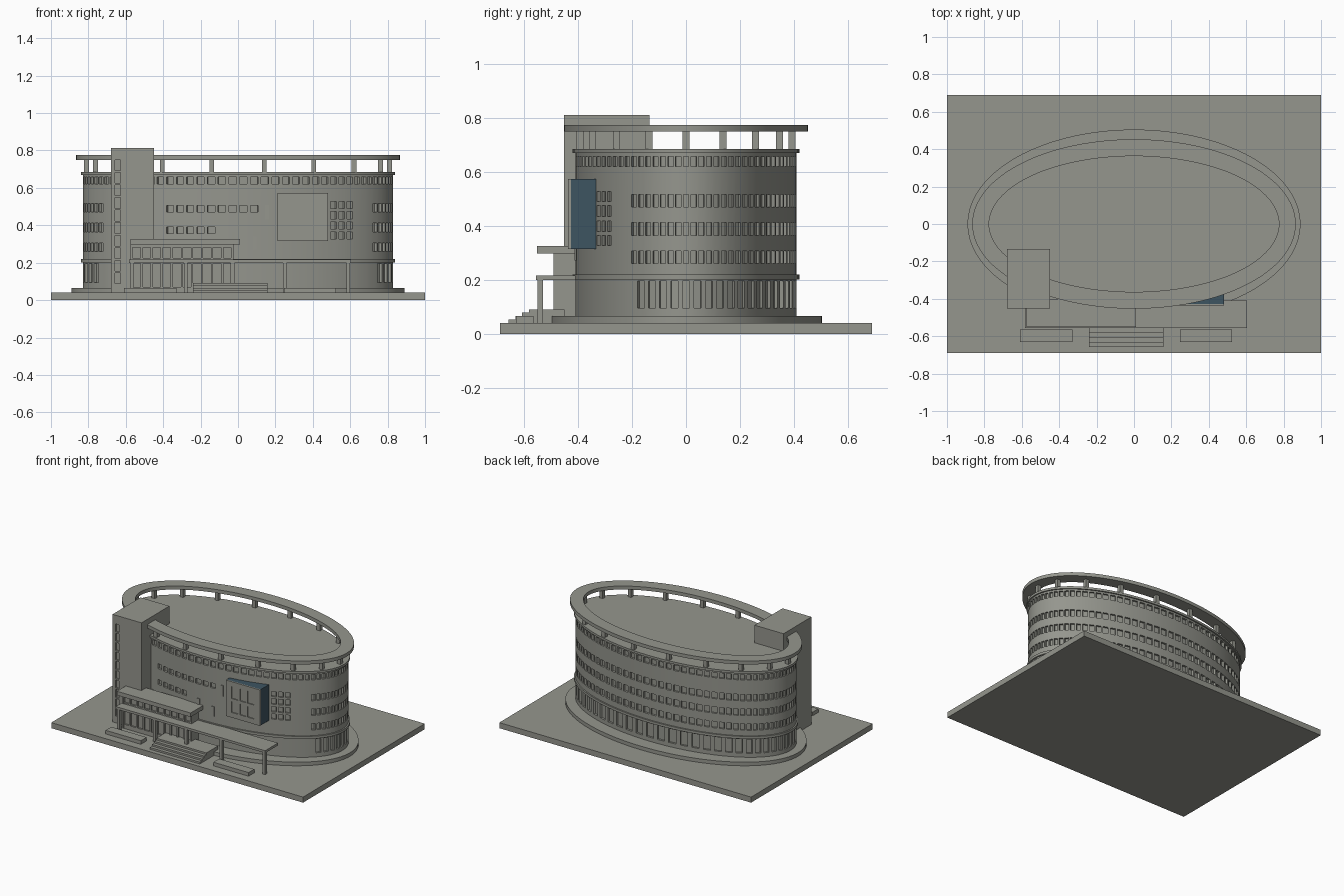
import bpy, bmesh, math

if "Cube" in bpy.data.objects:
    bpy.data.objects.remove(bpy.data.objects["Cube"])


def material(name, rgb):
    m = bpy.data.materials.new(name)
    m.diffuse_color = (*rgb, 1)
    m.use_nodes = True
    m.node_tree.nodes["Principled BSDF"].inputs["Base Color"].default_value = m.diffuse_color
    return m


STONE = material("warm_grey", (0.30, 0.305, 0.27))
BLUE = material("slate_blue", (0.048, 0.09, 0.12))


def finish(name, bm, mat=STONE, smooth=False):
    bmesh.ops.recalc_face_normals(bm, faces=bm.faces)
    me = bpy.data.meshes.new(name)
    bm.to_mesh(me)
    bm.free()
    me.materials.append(mat)
    if smooth:
        me.polygons.foreach_set("use_smooth", [True] * len(me.polygons))
        me.set_sharp_from_angle(angle=math.radians(30))
    ob = bpy.data.objects.new(name, me)
    bpy.context.collection.objects.link(ob)
    return ob


def add_box(bm, x, y, z):
    vs = bmesh.ops.create_cube(bm, size=1)["verts"]
    for v in vs:
        for i, (a, b) in enumerate((x, y, z)):
            v.co[i] = (a + b) / 2 + v.co[i] * (b - a)


def boxes(name, items, mat=STONE):
    bm = bmesh.new()
    for it in items:
        add_box(bm, *it)
    return finish(name, bm, mat)


def point(bm, rx, ry, deg, z):
    a = math.radians(deg)
    return bm.verts.new((rx * math.cos(a), ry * math.sin(a), z))


def ellipse_disc(name, rx, ry, z0, z1, n=120):
    bm = bmesh.new()
    lo, hi = ([point(bm, rx, ry, 360 * i / n, z) for i in range(n)] for z in (z0, z1))
    bm.faces.new(lo)
    bm.faces.new(hi)
    for i in range(n):
        j = (i + 1) % n
        bm.faces.new((lo[i], lo[j], hi[j], hi[i]))
    return finish(name, bm, smooth=True)


def ellipse_ring(name, outer, inner, z0, z1, n=120):
    bm = bmesh.new()
    prof = [(outer, z0), (outer, z1), (inner, z1), (inner, z0)]
    loops = [[point(bm, *r, 360 * i / n, z) for i in range(n)] for r, z in prof]
    for k in range(4):
        a, b = loops[k], loops[(k + 1) % 4]
        for i in range(n):
            j = (i + 1) % n
            bm.faces.new((a[i], a[j], b[j], b[i]))
    return finish(name, bm, smooth=True)


def window_wall(name, rx, ry, zs, step, half, is_window, depth=0.014):
    """Elliptical wall whose window cells are pushed inwards."""
    bm = bmesh.new()
    cols = []
    for k in range(round(360 / step)):
        cols += [k * step - half, k * step + half]
    n = len(cols)
    grid = [[point(bm, rx, ry, a, z) for a in cols] for z in zs]
    holes = []
    for r in range(len(zs) - 1):
        for i in range(n):
            j = (i + 1) % n
            f = bm.faces.new((grid[r][i], grid[r][j], grid[r + 1][j], grid[r + 1][i]))
            if i % 2 == 0 and is_window(i // 2 * step, (zs[r] + zs[r + 1]) / 2):
                holes.append(f)
    bm.faces.new(grid[0])
    bm.faces.new(grid[-1])
    bm.normal_update()
    out = bmesh.ops.extrude_face_region(bm, geom=holes)["geom"]
    for v in out:
        if isinstance(v, bmesh.types.BMVert):
            v.co.x *= 1 - depth / rx
            v.co.y *= 1 - depth / ry
    left = [f for f in holes if f.is_valid]
    if left:
        bmesh.ops.delete(bm, geom=left, context="FACES_ONLY")
    return finish(name, bm, smooth=True)


def inside(z, rows):
    return any(a < z < b for a, b in rows)


# Ground slab and plinth
boxes("ground_slab", [((-1, 1), (-0.69, 0.69), (0, 0.04))])
ellipse_disc("plinth", 0.89, 0.505, 0.04, 0.066)

# Main body with its window rows
SIDE = [(0.26, 0.306), (0.365, 0.412), (0.47, 0.516)]
TOP = [(0.62, 0.658)]
LONG = [(0.47, 0.505)]
SHORT = [(0.357, 0.392)]
GRID = [(0.328, 0.365), (0.38, 0.418), (0.435, 0.475), (0.49, 0.527)]


def upper_window(a, z):
    if inside(z, TOP):
        return True
    if a <= 210 or a >= 330:
        return inside(z, SIDE)
    if 306 < a < 318:
        return inside(z, GRID)
    return (244 <= a <= 276 and inside(z, LONG)) or (244 <= a <= 260 and inside(z, SHORT))


levels = sorted({z for r in SIDE + TOP + LONG + SHORT + GRID for z in r} | {0.21, 0.675})
window_wall("upper_floors", 0.83, 0.41, levels, 4, 1.4, upper_window)
window_wall("ground_floor", 0.83, 0.41, [0.06, 0.095, 0.195, 0.21], 6, 1.9,
            lambda a, z: 0.095 < z < 0.195 and (a <= 205 or a >= 335))
ellipse_disc("floor_band", 0.84, 0.42, 0.202, 0.22)
ellipse_disc("roof_band", 0.84, 0.42, 0.67, 0.686)

# Roof ring on posts
ellipse_ring("roof_ring", (0.865, 0.453), (0.775, 0.363), 0.75, 0.775)
posts = []
for k in range(18):
    a = math.radians(20 * k)
    x, y = 0.81 * math.cos(a), 0.40 * math.sin(a)
    posts.append(((x - 0.013, x + 0.013), (y - 0.013, y + 0.013), (0.68, 0.755)))
boxes("roof_posts", posts)

# Stair tower: recessed window strip on its front, made of rails between two jambs
T0, T1, F, B = -0.68, -0.45, -0.452, -0.44
boxes("stair_tower", [((T0, T1), (B, -0.135), (0.04, 0.812))])
skin = [((T0, -0.657), (F, B), (0.04, 0.812)), ((-0.627, T1), (F, B), (0.04, 0.812))]
edges = [0.04] + [z for k in range(10) for z in (0.088 + 0.0672 * k, 0.145 + 0.0672 * k)] + [0.812]
for a, b in zip(edges[::2], edges[1::2]):
    skin.append(((-0.657, -0.627), (F, B), (a, b)))
boxes("tower_front", skin)

# Entrance block with two rows of glazing between piers
E0, E1 = -0.575, -0.025
boxes("entrance_block", [((E0, E1), (-0.48, -0.28), (0.04, 0.30))])
pitch = (E1 - E0 - 0.012) / 10
piers = [((E0 + pitch * k, E0 + pitch * k + 0.012), (-0.492, -0.48), (0.04, 0.30)) for k in range(11)]
piers += [((E0, E1), (-0.491, -0.48), z) for z in ((0.04, 0.07), (0.195, 0.225), (0.282, 0.30))]
boxes("entrance_piers", piers)
boxes("entrance_roof", [((-0.575, 0.01), (-0.552, -0.40), (0.297, 0.326))])

# Long canopy and its posts
boxes("canopy", [((-0.582, 0.605), (-0.556, -0.41), (0.199, 0.216))])
boxes("canopy_posts", [((x - 0.01, x + 0.01), (-0.55, -0.53), (0.04, 0.20))
                       for x in (-0.565, -0.28, -0.03, 0.25, 0.59)])

# Entrance steps and planters
boxes("entrance_steps", [((-0.24, 0.157), (-0.658 + 0.025 * k, -0.45), (0.04, 0.053 + 0.0125 * k))
                         for k in range(4)])
boxes("planters", [((x, x + 0.28), (-0.63, -0.565), (0.04, 0.066)) for x in (-0.61, 0.245)])

# Bay window: blue box with a grey front frame
boxes("bay_box", [((0.21, 0.48), (-0.427, -0.325), (0.315, 0.573))], BLUE)
boxes("bay_panel", [((0.21, 0.48), (-0.43, -0.427), (0.315, 0.573))])
frame = [((0.21, 0.48), (-0.437, -0.43), z) for z in ((0.315, 0.352), (0.43, 0.452), (0.54, 0.573))]
frame += [(x, (-0.437, -0.43), z) for z in ((0.352, 0.43), (0.452, 0.54))
          for x in ((0.21, 0.255), (0.307, 0.32), (0.37, 0.382), (0.433, 0.48))]
boxes("bay_frame", frame)

# Narrow slit windows on the front wall
slits = []
for x, z0, z1 in ((0.155, 0.43, 0.508), (0.09, 0.272, 0.34), (-0.025, 0.32, 0.368)):
    y = -0.41 * math.sqrt(1 - (x / 0.83) ** 2)
    slits.append(((x - 0.01, x + 0.01), (y - 0.005, y + 0.01), (z0, z1)))
boxes("slit_windows", slits)
